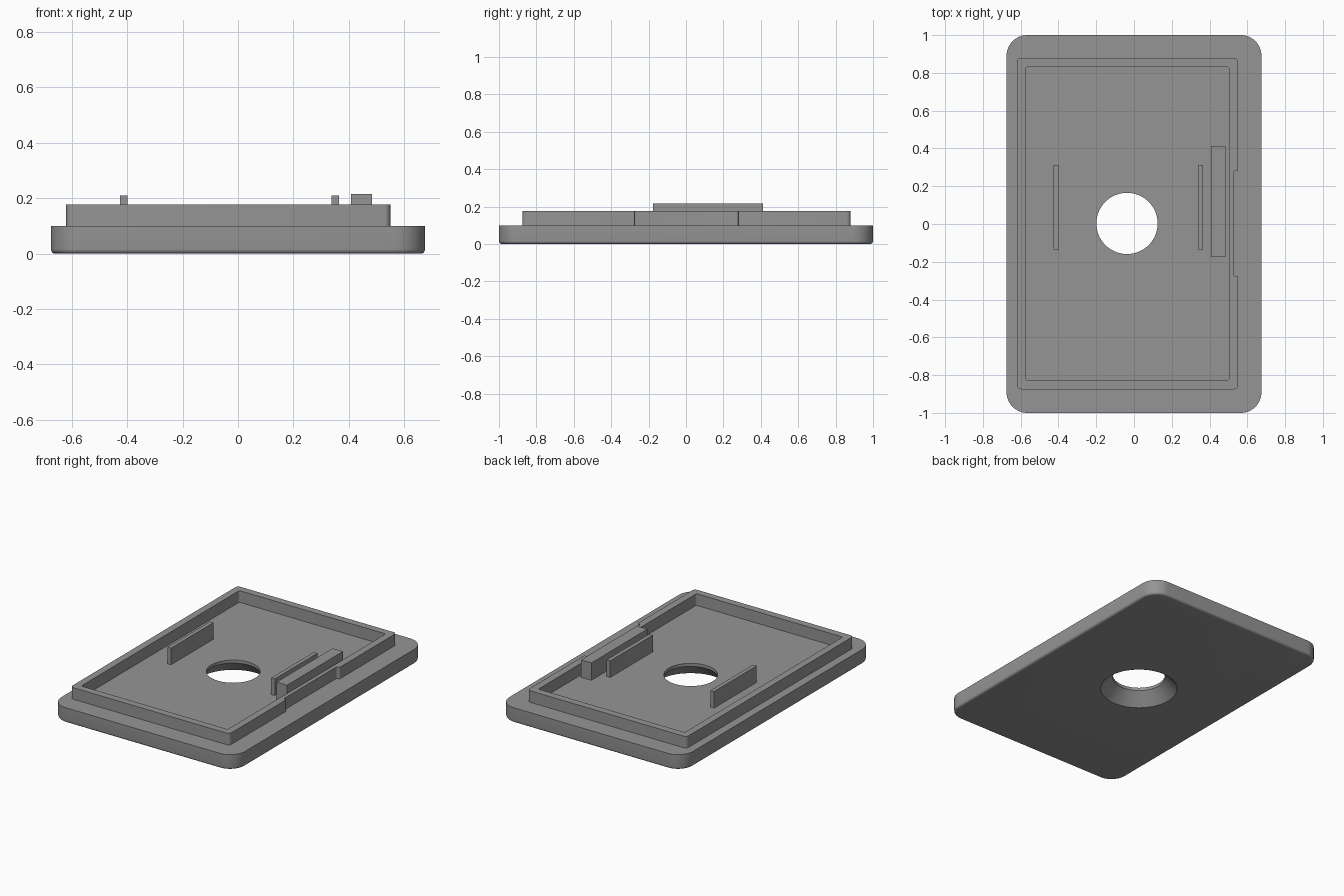
import bpy, bmesh, math
from mathutils import Vector

if "Cube" in bpy.data.objects:
    bpy.data.objects.remove(bpy.data.objects["Cube"])

grey = bpy.data.materials.new("plain grey")
grey.diffuse_color = (0.3, 0.3, 0.3, 1)
grey.use_nodes = True
grey.node_tree.nodes["Principled BSDF"].inputs["Base Color"].default_value = grey.diffuse_color
FLOOR = 0.10


def finish(bm, name):
    bmesh.ops.recalc_face_normals(bm, faces=bm.faces[:])
    mesh = bpy.data.meshes.new(name)
    bm.to_mesh(mesh)
    bm.free()
    mesh.materials.append(grey)
    obj = bpy.data.objects.new(name, mesh)
    bpy.context.collection.objects.link(obj)
    return obj


def select_only(obj):
    bpy.ops.object.select_all(action='DESELECT')
    obj.select_set(True)
    bpy.context.view_layer.objects.active = obj


def smooth(obj):
    select_only(obj)
    bpy.ops.object.shade_smooth_by_angle(angle=math.radians(30))


def rounded(corners, seg):
    """Outline of right-angled corners (x, y, radius) with arcs."""
    out = []
    for i, (x, y, r) in enumerate(corners):
        p = Vector((x, y))
        if r == 0:
            out.append(p)
            continue
        a = (Vector(corners[i - 1][:2]) - p).normalized()
        b = (Vector(corners[(i + 1) % len(corners)][:2]) - p).normalized()
        for k in range(seg + 1):
            t = math.pi / 2 * k / seg
            out.append(p + (a + b - b * math.cos(t) - a * math.sin(t)) * r)
    return out


def rect(x0, x1, y0, y1, r):
    return [(x0, y0, r), (x1, y0, r), (x1, y1, r), (x0, y1, r)]


def loft(rings, name):
    """Closed solid through rings of 3D points."""
    bm = bmesh.new()
    loops = [[bm.verts.new(p) for p in ring] for ring in rings]
    n = len(loops[0])
    for lo, hi in zip(loops, loops[1:]):
        for i in range(n):
            j = (i + 1) % n
            bm.faces.new((lo[i], lo[j], hi[j], hi[i]))
    bm.faces.new(loops[0][::-1])
    bm.faces.new(loops[-1])
    return finish(bm, name)


# base plate: rounded corners and a softened bottom edge
EDGE = 0.016
layers = [(EDGE * (1 - math.sin(t)), EDGE * (1 - math.cos(t)))
          for t in (math.pi / 2 * k / 5 for k in range(6))]
layers.append((0, FLOOR))
rings = []
for inset, z in layers:
    x, y = 0.675 - inset, 1 - inset
    rings.append([(p.x, p.y, z) for p in rounded(rect(-x, x, -y, y, 0.11 - inset), 12)])
base = loft(rings, "base_plate")

# countersunk hole: cone below, short straight lip on top
hole_profile = [(0.255, -0.02), (0.162, 0.08), (0.162, 0.2)]
hole_profile[0] = (0.162 + 0.075 * 1.25, -0.02)
cutter = loft([[(-0.037 + r * math.cos(2 * math.pi * k / 72),
                 0.003 + r * math.sin(2 * math.pi * k / 72), z) for k in range(72)]
               for r, z in hole_profile], "hole_cutter")
cutter.hide_render = True
mod = base.modifiers.new("hole", 'BOOLEAN')
mod.operation = 'DIFFERENCE'
mod.solver = 'EXACT'
mod.object = cutter
select_only(base)
bpy.ops.object.modifier_apply(modifier=mod.name)
bpy.data.objects.remove(cutter, do_unlink=True)
smooth(base)

# raised rim with a shallow notch along its right side
outer = [(-0.62, -0.875, 0.022), (0.55, -0.875, 0.022),
         (0.55, -0.275, 0.006), (0.53, -0.275, 0.006),
         (0.53, 0.28, 0.006), (0.55, 0.28, 0.006),
         (0.55, 0.88, 0.022), (-0.62, 0.88, 0.022)]
inner = rect(-0.573, 0.503, -0.827, 0.832, 0.012)
bm = bmesh.new()
edges = []
for outline in (outer, inner):
    vs = [bm.verts.new((p.x, p.y, FLOOR)) for p in rounded(outline, 5)]
    edges += [bm.edges.new((vs[i - 1], vs[i])) for i in range(len(vs))]
bmesh.ops.triangle_fill(bm, edges=edges, use_beauty=True)
ext = bmesh.ops.extrude_face_region(bm, geom=bm.faces[:], use_keep_orig=True)
bmesh.ops.translate(bm, vec=(0, 0, 0.077),
                    verts=[v for v in ext["geom"] if isinstance(v, bmesh.types.BMVert)])
smooth(finish(bm, "raised_rim"))


# upright ribs and the thicker bar beside the notch
def block(name, x0, x1, y0, y1, top):
    loft([[(x, y, z) for x, y in ((x0, y0), (x1, y0), (x1, y1), (x0, y1))]
          for z in (FLOOR, top)], name)


block("left_rib", -0.425, -0.398, -0.135, 0.313, 0.21)
block("right_rib", 0.338, 0.365, -0.135, 0.313, 0.21)
block("latch_bar", 0.407, 0.484, -0.176, 0.412, 0.216)
